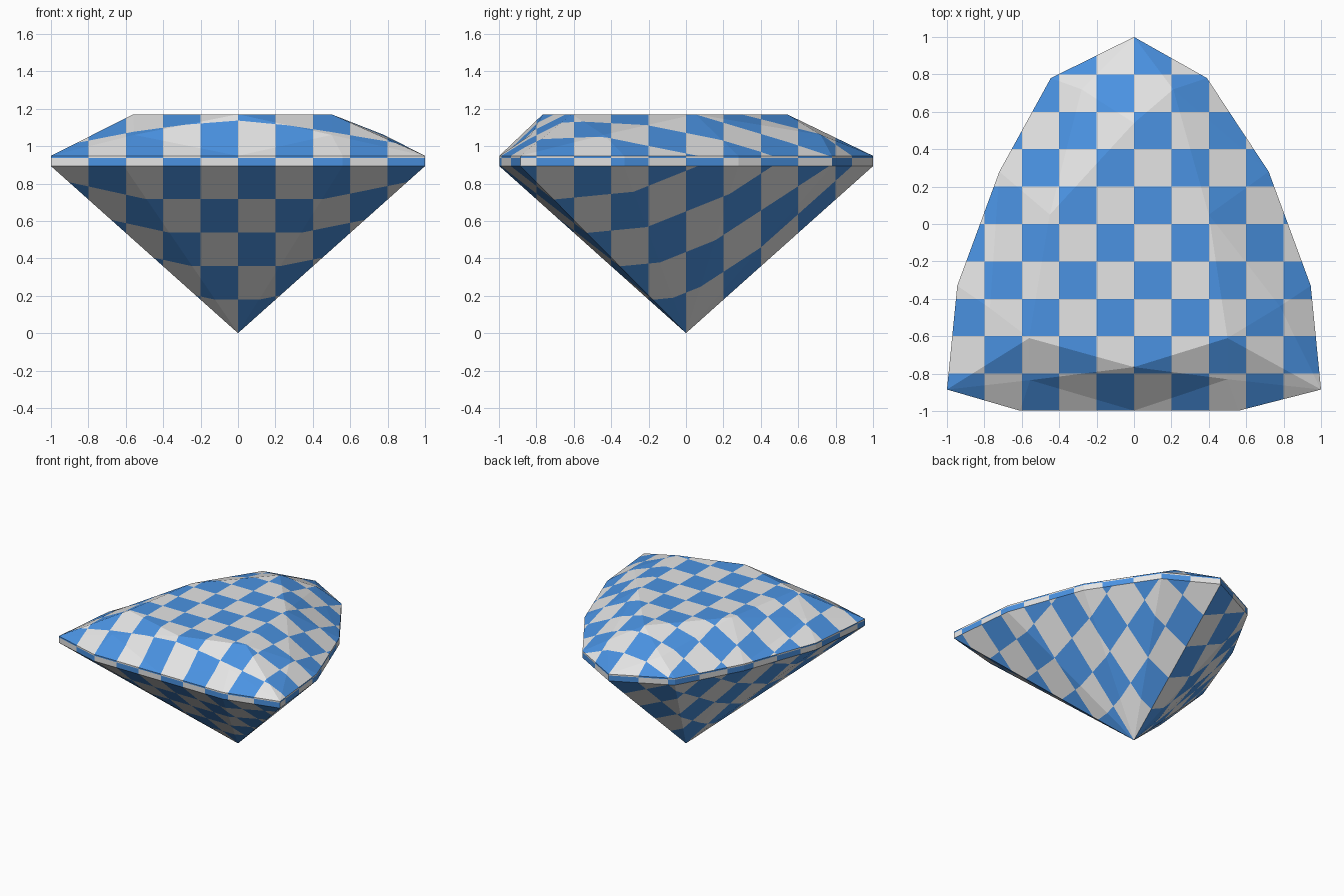
import bpy, bmesh, math
from mathutils import Vector

if "Cube" in bpy.data.objects:
    bpy.data.objects.remove(bpy.data.objects["Cube"])

# Colours
def mat(name, rgb):
    m = bpy.data.materials.new(name)
    m.diffuse_color = (*rgb, 1)
    m.use_nodes = True
    m.node_tree.nodes["Principled BSDF"].inputs["Base Color"].default_value = m.diffuse_color
    return m

pale = mat("pale grey", (0.78, 0.78, 0.78))
blue = mat("blue", (0.069, 0.29, 0.76))

# Outlines, anticlockwise from the back tip; girdle has two points per table point
Z_LOW, Z_HIGH, Z_STAR, Z_TABLE = 0.893, 0.948, 1.06, 1.17
girdle = [(0, 1), (-.445, .78), (-.72, .28), (-.945, -.33), (-1, -.885), (-.61, -.998),
          (0, -.998), (.56, -.998), (1, -.885), (.945, -.33), (.72, .28), (.39, .78)]
table = [(0, .54), (-.45, .05), (-.56, -.61), (0, -.765), (.5, -.61), (.4, .05)]
star = [(-.28, .72), (-.77, -.45), (-.555, -.835), (.5, -.83), (.78, -.44), (.21, .72)]

bm = bmesh.new()
def ring(pts, z):
    return [bm.verts.new((x, y, z)) for x, y in pts]
low, high = ring(girdle, Z_LOW), ring(girdle, Z_HIGH)
mid, top = ring(star, Z_STAR), ring(table, Z_TABLE)
tip = bm.verts.new((0, 0, 0))

# Pavilion fan and girdle band
for i in range(12):
    j = (i + 1) % 12
    bm.faces.new((low[j], low[i], tip))
    bm.faces.new((low[i], low[j], high[j], high[i]))

# Crown: star facets, kites (as two triangles) and girdle facets
for i in range(6):
    n, g = (i + 1) % 6, 2 * i
    end = (g + 2) % 12
    bm.faces.new((top[i], mid[i], top[n]))
    bm.faces.new((top[i], high[g], mid[i]))
    bm.faces.new((top[n], mid[i], high[end]))
    bm.faces.new((mid[i], high[g], high[g + 1]))
    bm.faces.new((mid[i], high[g + 1], high[end]))
bm.faces.new(top)
bmesh.ops.recalc_face_normals(bm, faces=bm.faces)

# Cut the checks straight down through every facet, and once around the girdle
STEP, Z_CUT = 0.2, 0.937
def cut(co, no):
    bmesh.ops.bisect_plane(bm, geom=bm.verts[:] + bm.edges[:] + bm.faces[:],
                           dist=1e-5, plane_co=co, plane_no=no)
for axis in (Vector((1, 0, 0)), Vector((0, 1, 0))):
    for k in range(-4, 5):
        cut(axis * k * STEP, axis)
cut(Vector((0, 0, Z_CUT)), Vector((0, 0, 1)))

# Checks: seen from above or below on the facets, from each side on the girdle
bm.normal_update()
for f in bm.faces:
    c, n = f.calc_center_median(), f.normal
    if abs(n.z) < 0.1:
        if abs(n.x) > abs(n.y):
            u = c.y if n.x > 0 else -c.y
        else:
            u = c.x if n.y < 0 else -c.x
        v = c.z - Z_CUT + STEP
    else:
        u, v = (c.x if n.z > 0 else -c.x), c.y
    f.material_index = 1 - (math.floor(u / STEP) + math.floor(v / STEP)) % 2

me = bpy.data.meshes.new("cut_gem")
bm.to_mesh(me)
bm.free()
me.materials.append(pale)
me.materials.append(blue)
gem = bpy.data.objects.new("cut_gem", me)
bpy.context.collection.objects.link(gem)
